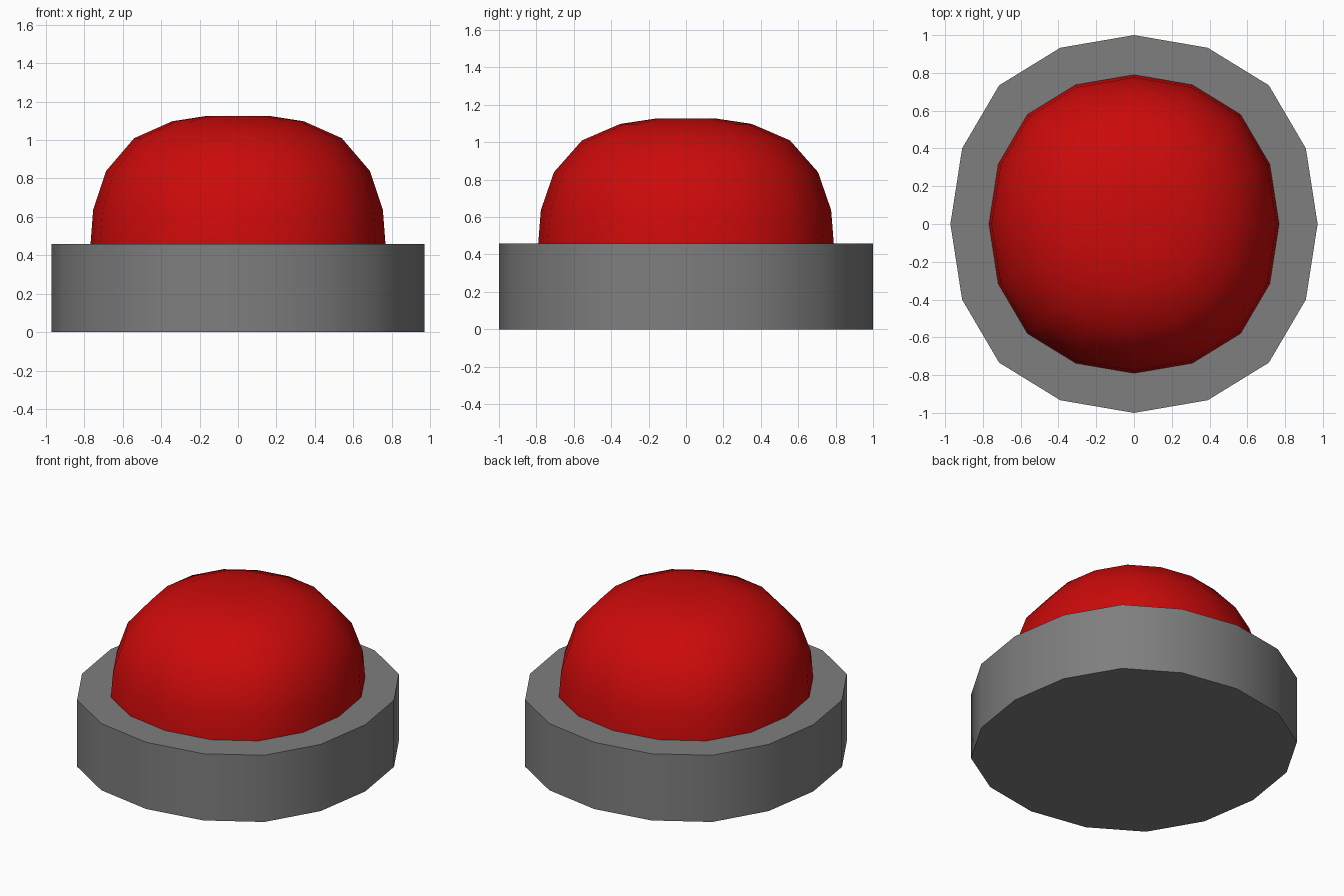
import bpy, bmesh, math

if "Cube" in bpy.data.objects:
    bpy.data.objects.remove(bpy.data.objects["Cube"])

# Slightly squashed 16-sided outline, one quarter from +y to +x
QUARTER = [(0, 1.0), (0.39, 0.933), (0.714, 0.734), (0.91, 0.40), (0.972, 0)]


def outline():
    right = QUARTER + [(x, -y) for x, y in reversed(QUARTER[:-1])]
    left = [(-x, y) for x, y in reversed(right[1:-1])]
    return list(reversed(right + left))  # counter-clockwise


def stacked_rings(name, profile, colour):
    """Loft the outline through (scale, z) rings and cap both ends."""
    bm = bmesh.new()
    pts = outline()
    n = len(pts)
    rings = [[bm.verts.new((x * s, y * s, z)) for x, y in pts] for s, z in profile]
    for a, b in zip(rings, rings[1:]):
        for i in range(n):
            j = (i + 1) % n
            bm.faces.new((a[i], a[j], b[j], b[i]))
    bm.faces.new(rings[0][::-1])
    bm.faces.new(rings[-1])
    bmesh.ops.recalc_face_normals(bm, faces=bm.faces)
    mesh = bpy.data.meshes.new(name)
    bm.to_mesh(mesh)
    bm.free()
    obj = bpy.data.objects.new(name, mesh)
    bpy.context.collection.objects.link(obj)
    mat = bpy.data.materials.new(name + "_colour")
    mat.diffuse_color = (*colour, 1)
    mat.use_nodes = True
    mat.node_tree.nodes["Principled BSDF"].inputs["Base Color"].default_value = mat.diffuse_color
    mesh.materials.append(mat)
    bpy.ops.object.select_all(action='DESELECT')
    obj.select_set(True)
    bpy.context.view_layer.objects.active = obj
    bpy.ops.object.shade_smooth_by_angle(angle=math.radians(40))
    return obj


# Dark grey base drum
stacked_rings("button_base", [(1, 0), (1, 0.46)], (0.21, 0.21, 0.21))

# Red domed push button, seated slightly into the base
stacked_rings("button_dome", [
    (0.792, 0.44), (0.79, 0.46), (0.776, 0.637), (0.706, 0.84),
    (0.556, 1.01), (0.352, 1.098), (0.166, 1.126)], (0.6, 0.003, 0.003))
